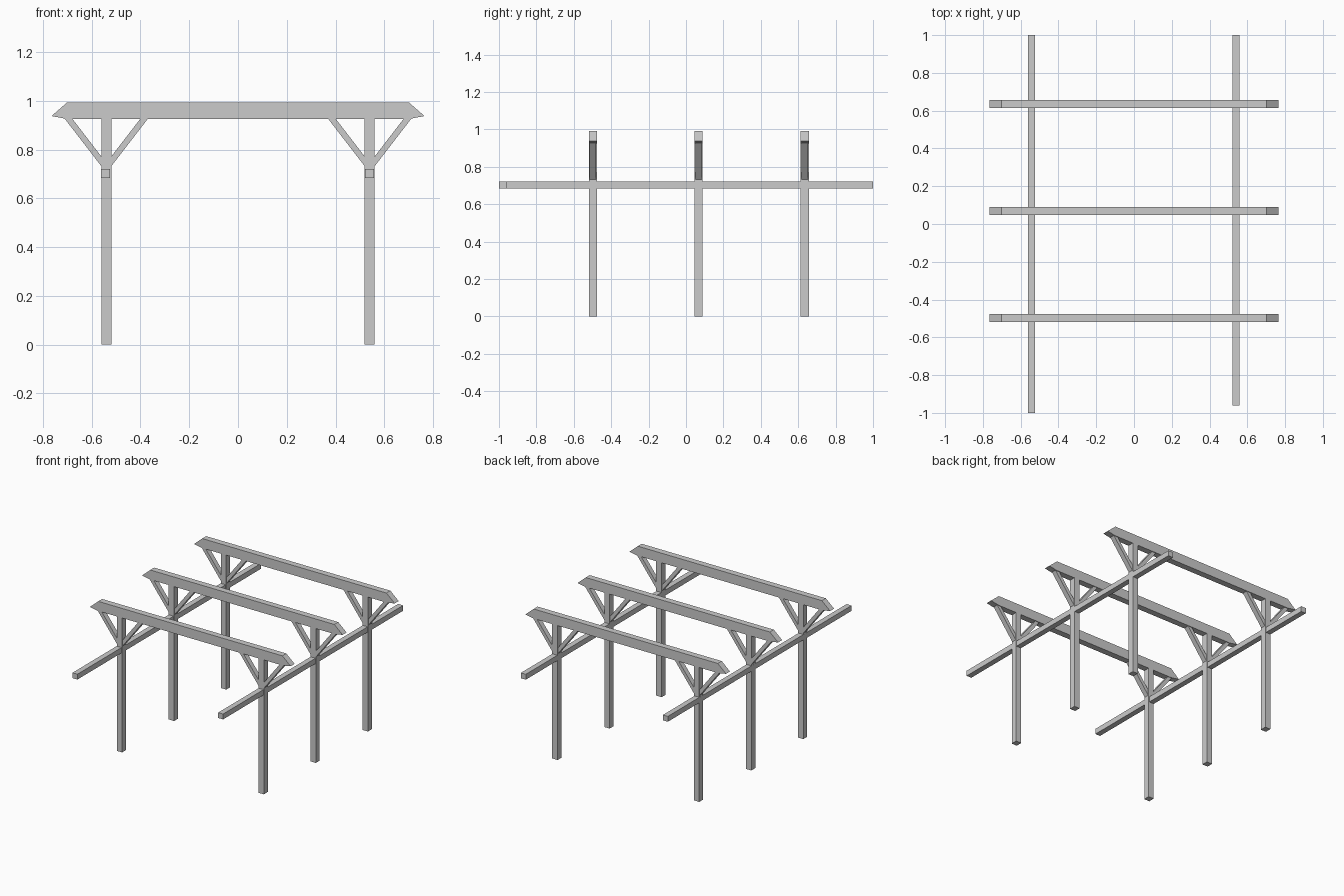
import bpy

if "Cube" in bpy.data.objects:
    bpy.data.objects.remove(bpy.data.objects["Cube"])

FRAME_Y = (-0.498, 0.068, 0.635)
POST_X = 0.54
BEAM_Z = 0.926


def prism(name, profile, y0, y1):
    """Extrude an XZ outline from y0 to y1."""
    n = len(profile)
    verts = [(x, y, z) for y in (y0, y1) for x, z in profile]
    faces = [tuple(range(n)), tuple(reversed(range(n, 2 * n)))]
    faces += [(i, i + n, (i + 1) % n + n, (i + 1) % n) for i in range(n)]
    # keep normals outward whatever the outline direction
    area = sum(profile[i][0] * profile[(i + 1) % n][1]
               - profile[(i + 1) % n][0] * profile[i][1] for i in range(n))
    if area < 0:
        faces = [tuple(reversed(f)) for f in faces]
    mesh = bpy.data.meshes.new(name)
    mesh.from_pydata(verts, [], faces)
    ob = bpy.data.objects.new(name, mesh)
    bpy.context.collection.objects.link(ob)
    return ob


def rect(x, half, z0, z1):
    return [(x - half, z0), (x + half, z0), (x + half, z1), (x - half, z1)]


for i, y in enumerate(FRAME_Y, 1):
    # cross beam with tapered ends
    prism(f"cross_beam_{i}",
          [(-0.705, BEAM_Z), (0.705, BEAM_Z), (0.765, 0.937), (0.702, 0.992),
           (-0.702, 0.992), (-0.765, 0.937)], y - 0.0215, y + 0.0215)
    for side, s in (("left", -1), ("right", 1)):
        x = s * POST_X
        # upright post
        prism(f"{side}_post_{i}", rect(x, 0.0205, 0, BEAM_Z), y - 0.0215, y + 0.0215)
        # pair of diagonal braces from post to beam
        for kind, d in (("outer", s), ("inner", -s)):
            prism(f"{side}_{kind}_brace_{i}",
                  [(x + d * 0.017, 0.727), (x + d * 0.172, BEAM_Z + 0.002),
                   (x + d * 0.141, BEAM_Z + 0.002), (x + d * 0.017, 0.767)],
                  y - 0.017, y + 0.017)

# long side rails, the right one slightly shorter at the front
prism("left_rail", rect(-0.543, 0.0187, 0.684, 0.721), -1.0, 1.0)
prism("right_rail", rect(0.54, 0.0187, 0.684, 0.721), -0.96, 1.0)
